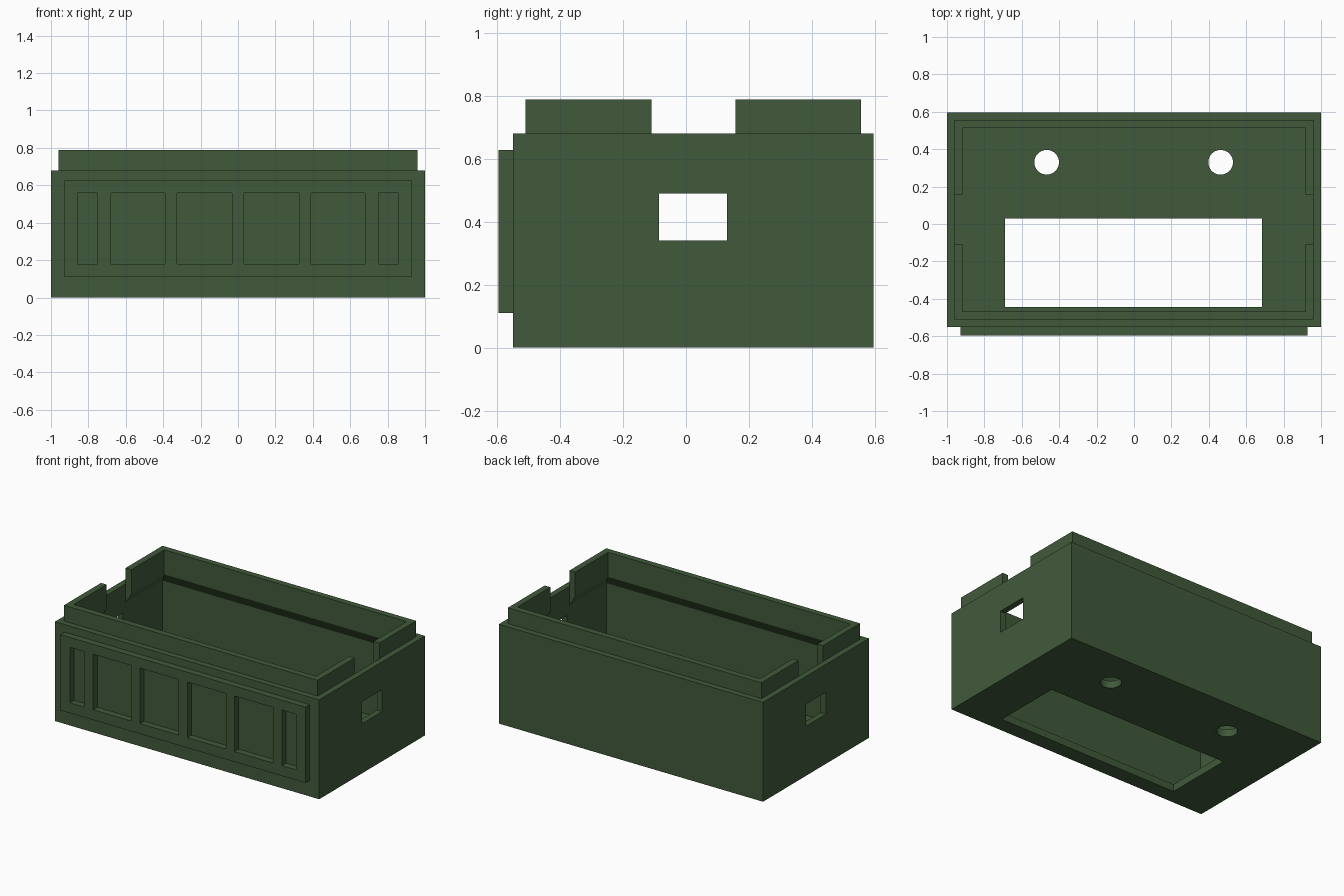
import bpy, bmesh

if "Cube" in bpy.data.objects:
    bpy.data.objects.remove(bpy.data.objects["Cube"])

green = bpy.data.materials.new("dark green")
green.diffuse_color = (0.051, 0.102, 0.042, 1)
green.use_nodes = True
green.node_tree.nodes["Principled BSDF"].inputs["Base Color"].default_value = green.diffuse_color


def finish(name, bm, hidden=False):
    bmesh.ops.recalc_face_normals(bm, faces=bm.faces)
    mesh = bpy.data.meshes.new(name)
    bm.to_mesh(mesh)
    bm.free()
    mesh.materials.append(green)
    ob = bpy.data.objects.new(name, mesh)
    bpy.context.collection.objects.link(ob)
    if hidden:
        ob.hide_render = True
        ob.hide_viewport = True
    return ob


def box(name, x, y, z, hidden=False):
    bm = bmesh.new()
    bmesh.ops.create_cube(bm, size=1)
    for v in bm.verts:
        v.co = [lo if c < 0 else hi for c, (lo, hi) in zip(v.co, (x, y, z))]
    return finish(name, bm, hidden)


def hole(name, x, y, radius):
    bm = bmesh.new()
    bmesh.ops.create_cone(bm, cap_ends=True, segments=40, radius1=radius,
                          radius2=radius, depth=0.4)
    bmesh.ops.translate(bm, verts=bm.verts, vec=(x, y, 0))
    for f in bm.faces:
        f.smooth = len(f.verts) == 4
    return finish(name, bm, True)


def cut(target, *cutters):
    for c in cutters:
        m = target.modifiers.new(c.name, 'BOOLEAN')
        m.operation = 'DIFFERENCE'
        m.solver = 'EXACT'
        m.object = c


# Open tray with floor opening, two round holes and side windows
FRONT, BACK = -0.55, 0.595
tray = box("tray", (-1, 1), (FRONT, BACK), (0, 0.68))
cut(tray,
    box("cavity_cutter", (-0.96, 0.96), (FRONT + 0.04, BACK - 0.04), (0.05, 1), True),
    box("floor_opening_cutter", (-0.69, 0.685), (-0.445, 0.03), (-0.2, 0.2), True),
    box("window_cutter", (-2, 2), (-0.085, 0.13), (0.34, 0.49), True),
    hole("left_hole_cutter", -0.467, 0.33, 0.066),
    hole("right_hole_cutter", 0.463, 0.33, 0.066))

# Inner lip standing above the walls, with a sloped underside
bm = bmesh.new()
rings = []
for inset, z in ((0.04, 0.55), (0.04, 0.788), (0.083, 0.788), (0.083, 0.62)):
    x, y0, y1 = 1 - inset, FRONT + inset, BACK - inset
    rings.append([bm.verts.new(p) for p in
                  ((-x, y0, z), (x, y0, z), (x, y1, z), (-x, y1, z))])
for i in range(4):
    a, b = rings[i], rings[(i + 1) % 4]
    for j in range(4):
        k = (j + 1) % 4
        bm.faces.new((a[j], a[k], b[k], b[j]))
lip = finish("lip", bm)
cut(lip, box("lip_gap_cutter", (-2, 2), (-0.11, 0.157), (0.4, 1), True))

# Raised front panel with recessed windows
panel = box("front_panel", (-0.927, 0.927), (-0.595, FRONT), (0.11, 0.628))
for i, (x0, x1) in enumerate(((0.033, 0.325), (0.39, 0.68), (0.75, 0.857))):
    for side, span in (("right", (x0, x1)), ("left", (-x1, -x0))):
        cut(panel, box(f"{side}_recess_cutter_{i}", span, (-0.8, FRONT + 0.1),
                       (0.18, 0.56), True))
